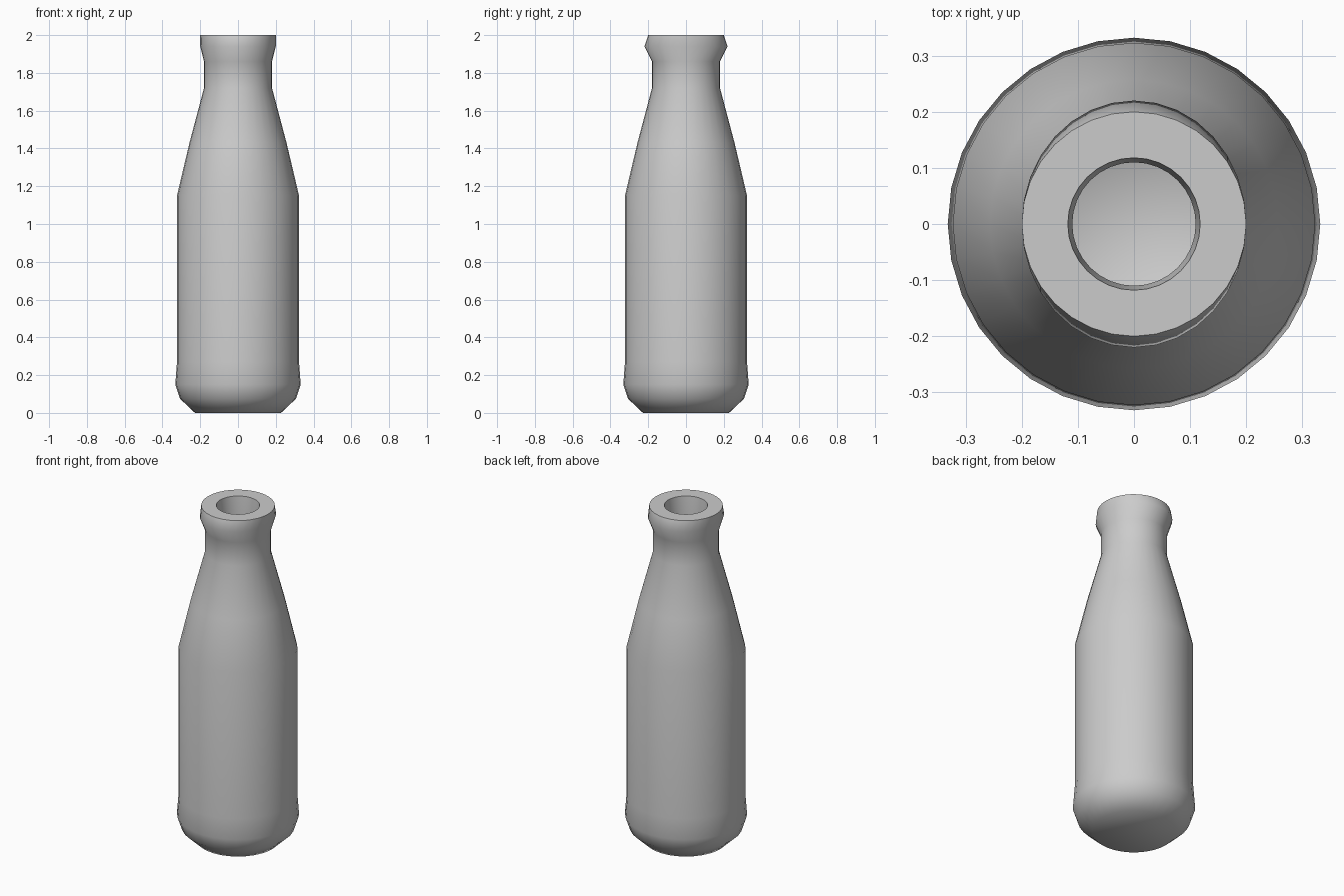
import bpy, bmesh, math

if "Cube" in bpy.data.objects:
    bpy.data.objects.remove(bpy.data.objects["Cube"])

SIDES = 32
# Profile as (x radius, y radius, height): outside upward, over the rim, down inside
profile = [
    (0.228, 0.228, 0.0), (0.307, 0.307, 0.075), (0.332, 0.332, 0.15),
    (0.323, 0.323, 0.27), (0.323, 0.323, 1.15), (0.257, 0.257, 1.43),
    (0.18, 0.18, 1.72), (0.18, 0.18, 1.86), (0.20, 0.22, 1.94),
    (0.20, 0.20, 2.0),
    (0.118, 0.118, 2.0), (0.11, 0.11, 1.90), (0.11, 0.11, 1.70),
    (0.245, 0.245, 1.13), (0.245, 0.245, 0.16), (0.19, 0.19, 0.08),
]


def ring(bm, rx, ry, z):
    step = 2 * math.pi / SIDES
    return [bm.verts.new((rx * math.cos(i * step), ry * math.sin(i * step), z))
            for i in range(SIDES)]


# Hollow bottle, with closed underside and inner floor
bm = bmesh.new()
rings = [ring(bm, *p) for p in profile]
for a, b in zip(rings, rings[1:]):
    for i in range(SIDES):
        j = (i + 1) % SIDES
        bm.faces.new((a[i], a[j], b[j], b[i]))
bm.faces.new(rings[0][::-1])
bm.faces.new(rings[-1])
bmesh.ops.recalc_face_normals(bm, faces=bm.faces)

mesh = bpy.data.meshes.new("bottle")
bm.to_mesh(mesh)
bm.free()
bottle = bpy.data.objects.new("bottle", mesh)
bpy.context.collection.objects.link(bottle)

# Smooth glass, crisp rim
bpy.context.view_layer.objects.active = bottle
bottle.select_set(True)
bpy.ops.object.shade_smooth_by_angle(angle=math.radians(60))
